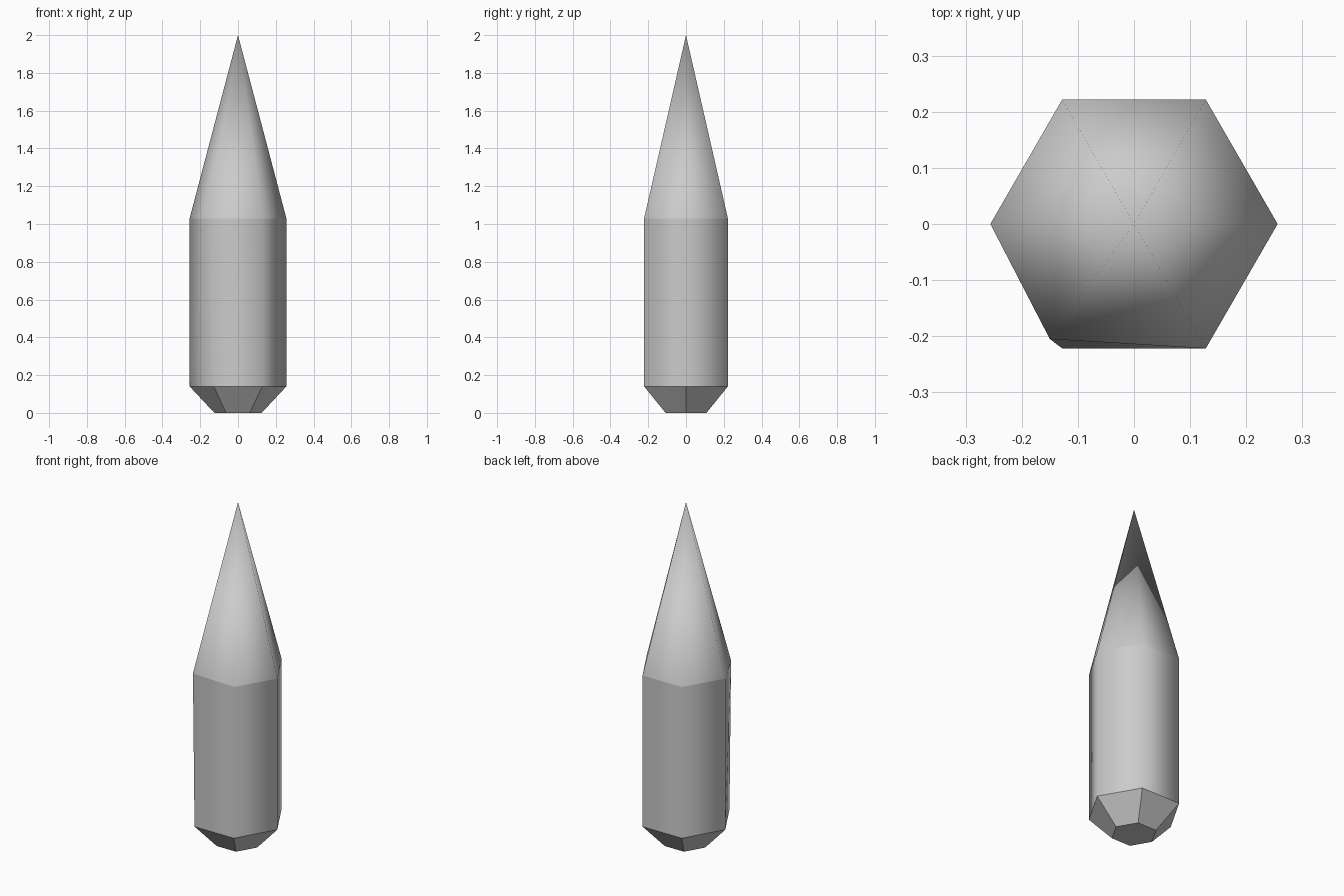
import bpy, bmesh, math

if "Cube" in bpy.data.objects:
    bpy.data.objects.remove(bpy.data.objects["Cube"])

SIDES = 6
# (radius, height) of each hexagonal ring, bottom to top
PROFILE = [(0.125, 0.0), (0.256, 0.14), (0.256, 1.03)]

bm = bmesh.new()
rings = []
for r, z in PROFILE:
    rings.append([bm.verts.new((r * math.cos(math.tau * i / SIDES),
                                r * math.sin(math.tau * i / SIDES), z))
                  for i in range(SIDES)])

# slightly skewed front-left shoulder corner
rings[2][4].co.x, rings[2][4].co.y = -0.15, -0.205

tip = bm.verts.new((0, 0, 2.0))

# flat base, flat chamfer, smooth shaft, smooth point
bm.faces.new(list(reversed(rings[0])))
for level, (lo, hi) in enumerate(zip(rings, rings[1:])):
    for i in range(SIDES):
        j = (i + 1) % SIDES
        bm.faces.new((lo[i], lo[j], hi[j], hi[i])).smooth = level == 1
for i in range(SIDES):
    bm.faces.new((rings[2][i], rings[2][(i + 1) % SIDES], tip)).smooth = True

# creases around each ring
for ring in rings:
    for i in range(SIDES):
        bm.edges.get((ring[i], ring[(i + 1) % SIDES])).smooth = False

mesh = bpy.data.meshes.new("crystal")
bm.to_mesh(mesh)
bm.free()
bpy.context.collection.objects.link(bpy.data.objects.new("crystal", mesh))
